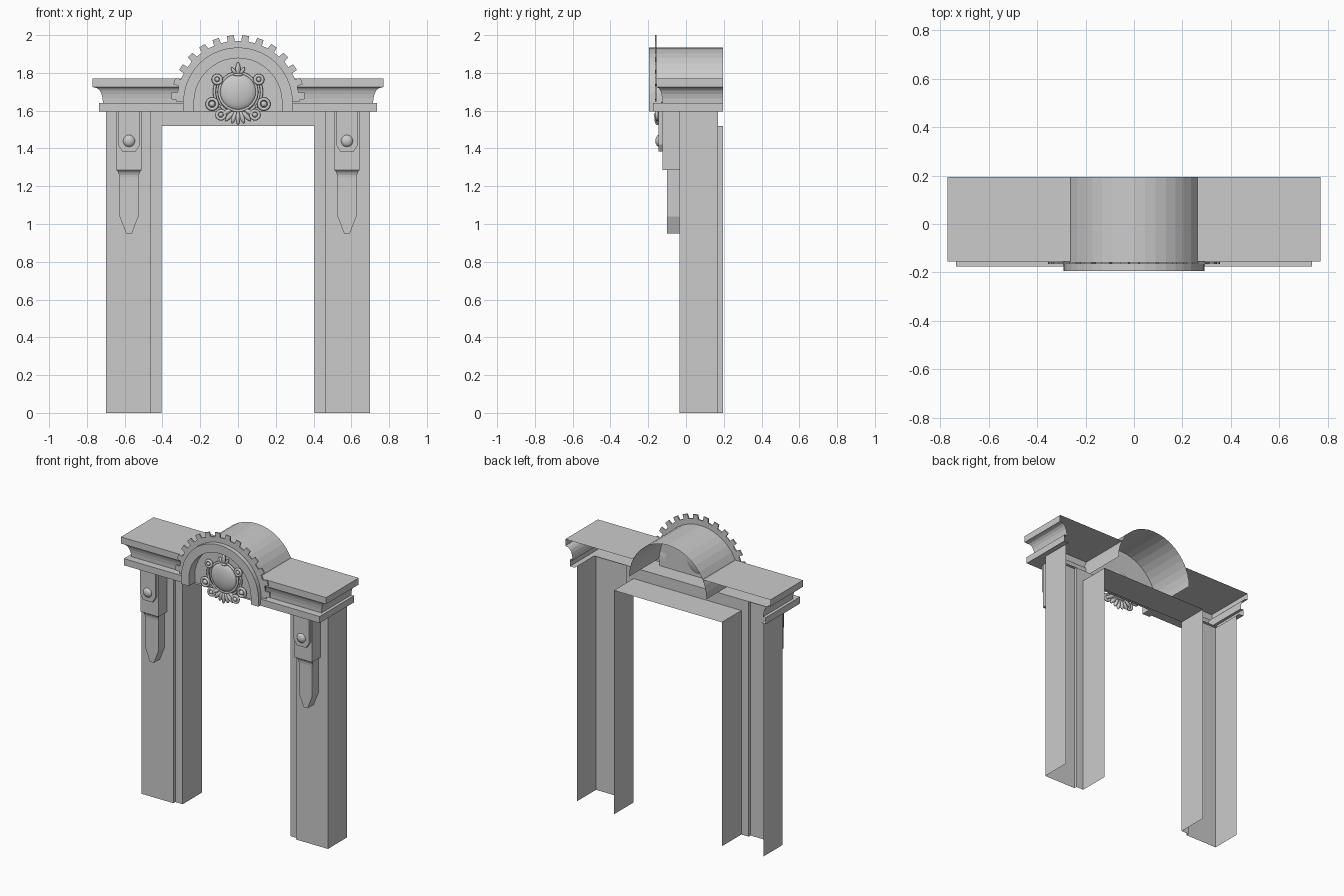
import bpy, bmesh
from math import sin, cos, pi, radians
from mathutils import Matrix, Vector

cube = bpy.data.objects.get("Cube")
if cube:
    bpy.data.objects.remove(cube)

stone = bpy.data.materials.new("grey_stone")
stone.use_nodes = True
stone.diffuse_color = (0.6, 0.6, 0.6, 1)
stone.node_tree.nodes["Principled BSDF"].inputs["Base Color"].default_value = (0.6, 0.6, 0.6, 1)

BACK = 0.195       # rear plane of the open shell
ARCH_Z = 1.645     # centre height of the arch
BAND_Z = 1.595     # underside of the cornice
WALL_Y = -0.13     # recessed panel inside the arch


def finish(name, bm, mirror=False, smooth=False):
    mesh = bpy.data.meshes.new(name)
    bm.to_mesh(mesh)
    bm.free()
    mesh.materials.append(stone)
    for p in mesh.polygons:
        p.use_smooth = smooth
    ob = bpy.data.objects.new(name, mesh)
    bpy.context.collection.objects.link(ob)
    if mirror:
        ob.modifiers.new("Mirror", "MIRROR").use_mirror_merge = False
    return ob


def sheet(name, rows, mirror=False):
    """Open surface through a grid of points."""
    bm = bmesh.new()
    grid = [[bm.verts.new(p) for p in row] for row in rows]
    for a, b in zip(grid, grid[1:]):
        for j in range(len(a) - 1):
            bm.faces.new((a[j], b[j], b[j + 1], a[j + 1]))
    return finish(name, bm, mirror)


def prism(name, outline, front, back, mirror=False):
    """Solid with an x-z outline, extruded along y."""
    bm = bmesh.new()
    f = [bm.verts.new((x, front, z)) for x, z in outline]
    b = [bm.verts.new((x, back, z)) for x, z in outline]
    bm.faces.new(f)
    bm.faces.new(b[::-1])
    for i in range(len(f)):
        j = (i + 1) % len(f)
        bm.faces.new((f[i], b[i], b[j], f[j]))
    bmesh.ops.recalc_face_normals(bm, faces=bm.faces)
    return finish(name, bm, mirror)


def ball(name, centre, size, tilt=0, mirror=False):
    bm = bmesh.new()
    m = (Matrix.Translation(centre) @ Matrix.Rotation(tilt, 4, 'Y')
         @ Matrix.Diagonal((*size, 1)) @ Matrix.Rotation(pi / 2, 4, 'X'))
    bmesh.ops.create_uvsphere(bm, u_segments=20, v_segments=12, radius=1, matrix=m)
    return finish(name, bm, mirror, True)


def tube(name, points, radius, cyclic=False, mirror=False):
    """Round moulding along a path, turned into a mesh."""
    cu = bpy.data.curves.new(name, "CURVE")
    cu.dimensions = "3D"
    cu.bevel_depth = radius
    cu.bevel_resolution = 2
    cu.use_fill_caps = True
    sp = cu.splines.new("POLY")
    sp.points.add(len(points) - 1)
    for q, p in zip(sp.points, points):
        q.co = (*p, 1)
    sp.use_cyclic_u = cyclic
    temp = bpy.data.objects.new(name + "_path", cu)
    bpy.context.collection.objects.link(temp)
    bpy.context.view_layer.update()
    mesh = temp.evaluated_get(bpy.context.evaluated_depsgraph_get()).to_mesh()
    bm = bmesh.new()
    bm.from_mesh(mesh)
    bpy.data.objects.remove(temp)
    return finish(name, bm, mirror, True)


def arc(r, n=20):
    """Half circle over the arch centre, left to right."""
    return [(-r * cos(pi * i / n), ARCH_Z + r * sin(pi * i / n)) for i in range(n + 1)]


def ring(x, z, r, y, n=24):
    return [(x + r * cos(2 * pi * i / n), y, z + r * sin(2 * pi * i / n)) for i in range(n)]


# Pillars: open-backed shells with a stepped inner jamb
plan = [(0.405, -0.015), (0.46, -0.015), (0.46, -0.035), (0.70, -0.035), (0.70, 0.17)]
sheet("pillar", [[(x, y, z) for x, y in plan] for z in (BAND_Z, 0)], True)
sheet("jamb", [[(0.405, BACK, z), (0.405, -0.015, z)] for z in (1.52, 0)], True)

# Lintel front and underside
sheet("lintel", [[(x, y, z) for x in (-0.405, 0.405)]
                 for y, z in ((-0.015, BAND_Z), (-0.015, 1.52), (BACK, 1.52))])

# Cornice: profile of (half width, front y, z) wrapped around front and end
profile = [(0.77, -0.155, 1.77), (0.77, -0.155, 1.725), (0.757, -0.15, 1.722)]
for i in range(1, 6):
    a = i / 5 * pi / 2
    profile.append((0.757 - 0.042 * sin(a), -0.15 + 0.025 * sin(a), 1.64 + 0.082 * cos(a)))
profile += [(0.735, -0.175, 1.64), (0.735, -0.175, BAND_Z), (0.70, -0.015, BAND_Z)]
sheet("cornice", [[(0.24, y, z), (x, y, z), (x, BACK, z)] for x, y, z in profile], True)
sheet("cornice_top", [[(0.262, y, 1.77), (0.77, y, 1.77)] for y in (BACK, -0.155)], True)

# Arch: barrel roof, front ring, recessed panel and its underside
sheet("barrel_roof", [[(x, y, z) for x, z in arc(0.29)] for y in (BACK, -0.155)])
legs = [(0.29, BAND_Z), (0.233, BAND_Z)]
prism("arch_ring", arc(0.29) + legs + arc(0.233)[::-1] + [(-x, z) for x, z in legs[::-1]],
      -0.195, WALL_Y)
sheet("arch_panel", [[(x, WALL_Y, z) for x, z in arc(0.235)],
                     [(x, WALL_Y, BAND_Z) for x, z in arc(0.235)]])
sheet("arch_underside", [[(-0.24, y, BAND_Z), (0.24, y, BAND_Z)] for y in (WALL_Y, -0.015)])

# Toothed rim around the arch
rim = [(-0.325, ARCH_Z)]
for k in range(14):
    mid = 180 - (5.5 + 13 * k)
    for off, r in ((3.4, 0.325), (2.9, 0.355), (-2.9, 0.355), (-3.4, 0.325)):
        a = radians(mid + off)
        rim.append((r * cos(a), ARCH_Z + r * sin(a)))
rim.append((0.325, ARCH_Z))
prism("toothed_rim", rim + arc(0.28)[::-1], -0.165, -0.156)

# Brackets on the pillars
BX = 0.577


def around(half):
    """Close a right-hand half outline around the bracket axis."""
    return [(BX + x, z) for x, z in half] + [(BX - x, z) for x, z in half[::-1]]


prism("bracket_body", around([(0.067, BAND_Z), (0.067, 1.285)]), -0.125, -0.035, True)
prism("bracket_plate", around([(0.058, BAND_Z), (0.058, 1.42), (0.035, 1.383)]),
      -0.145, -0.12, True)
prism("bracket_drop", around([(0.05, 1.29), (0.05, 1.04), (0.015, 0.95)]), -0.10, -0.035, True)
steps = [(-0.125 + 0.025 * sin(i * pi / 8), 1.285 - 0.04 * (1 - cos(i * pi / 8))) for i in range(5)]
sheet("bracket_cove", [[(BX - w, y, z), (BX + w, y, z)]
                       for (y, z), w in zip(steps, (0.067, 0.062, 0.057, 0.053, 0.05))], True)
ball("bracket_knob", (BX, -0.142, 1.44), (0.032, 0.02, 0.032), mirror=True)

# Medallion
EY = -0.145
ball("medallion_dome", (0, EY, 1.70), (0.098, 0.03, 0.098))
tube("medallion_rim", ring(0, 1.70, 0.1, EY - 0.003, 32), 0.008, True)

# Rosette scrolls around the medallion
for name, x, z, r in (("upper_scroll", 0.11, 1.765, 0.021), ("lower_scroll", 0.137, 1.635, 0.027),
                      ("base_scroll", 0.09, 1.578, 0.022)):
    tube(name, ring(x, z, r, EY - 0.01, 16), 0.009, True, True)
    ball(name + "_bud", (x, EY - 0.012, z), (r * 0.6, 0.014, r * 0.6), mirror=True)

# Curling stems joining the scrolls
for name, lo, hi, r in (("side_stem", -40, 33, 0.125), ("base_stem", -85, -38, 0.118)):
    path = [radians(lo + (hi - lo) * i / 8) for i in range(9)]
    tube(name, [(r * cos(a), EY, 1.70 + r * sin(a)) for a in path], 0.008, mirror=True)

# Crest with three petals and a tie
ball("crest_petal", (0, EY - 0.008, 1.822), (0.013, 0.012, 0.034))
ball("crest_side_petal", (0.022, EY - 0.006, 1.81), (0.009, 0.01, 0.024), radians(35), True)
ball("crest_tie", (0, EY - 0.01, 1.79), (0.026, 0.012, 0.008))

# Leaf fan below the medallion
for i, (x, z, tilt) in enumerate(((0.022, 1.565, -18), (0.045, 1.57, -42), (0.065, 1.59, -62))):
    ball(f"fan_leaf_{i + 1}", (x, EY - 0.004, z), (0.013, 0.014, 0.034), radians(tilt), True)
ball("fan_centre_leaf", (0, EY - 0.008, 1.56), (0.012, 0.014, 0.036))
